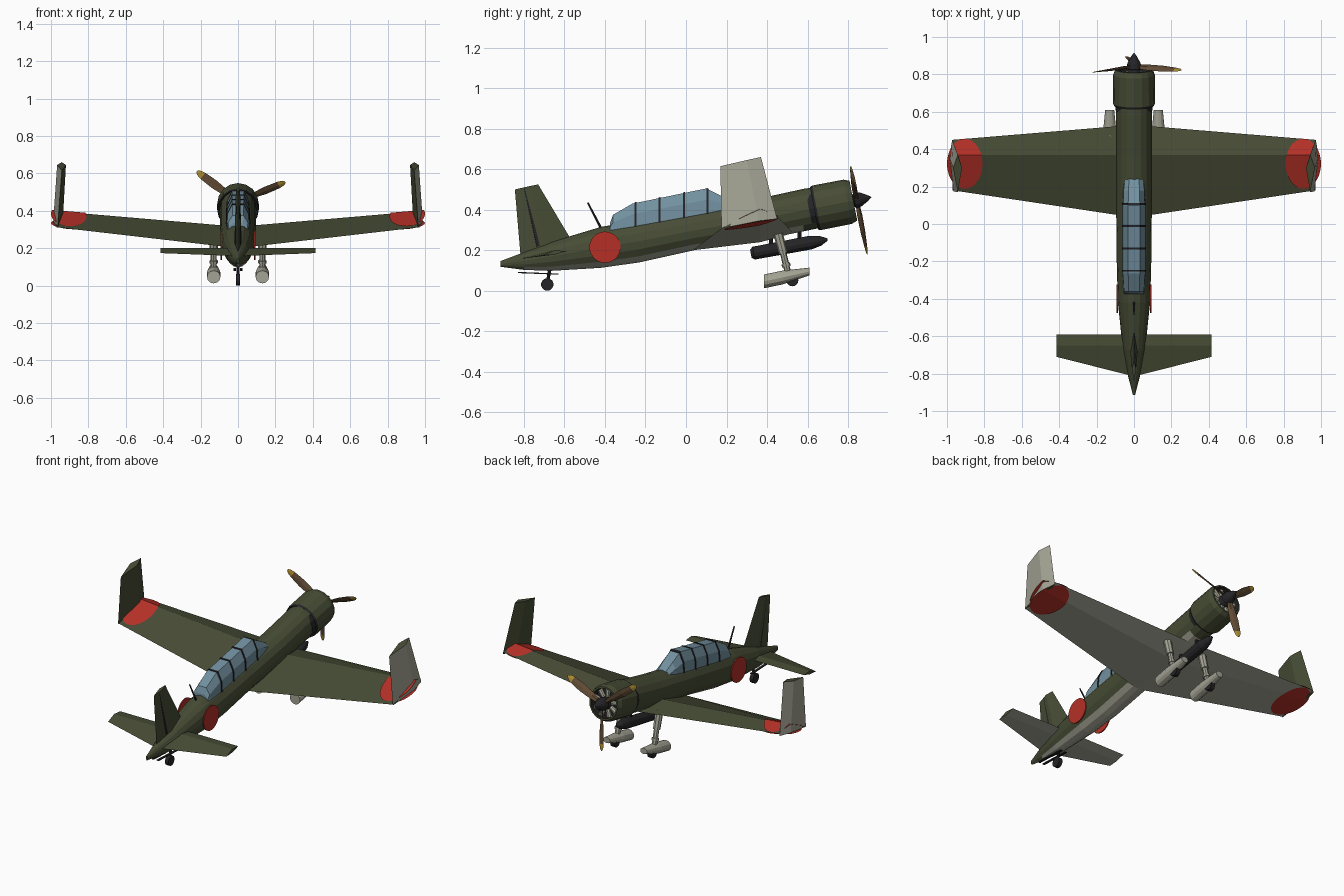
import bpy, bmesh
from math import sin, cos, pi, radians
from mathutils import Matrix, Vector

cube = bpy.data.objects.get("Cube")
if cube:
    bpy.data.objects.remove(cube, do_unlink=True)


def material(name, r, g, b):
    m = bpy.data.materials.new(name)
    m.use_nodes = True
    m.diffuse_color = (r, g, b, 1)
    m.node_tree.nodes["Principled BSDF"].inputs["Base Color"].default_value = (r, g, b, 1)
    return m


GREEN = material("olive green", .062, .072, .035)
GRAY = material("pale gray", .37, .37, .30)
RED = material("red", .46, .03, .02)
GLASS = material("blue glass", .17, .28, .35)
BLACK = material("black", .018, .018, .02)
BROWN = material("brown", .115, .068, .034)
YELLOW = material("yellow", .42, .27, .03)


def finish(name, bm, mats, rule=None, matrix=Matrix()):
    bmesh.ops.recalc_face_normals(bm, faces=bm.faces)
    bm.normal_update()
    if rule:
        for f in bm.faces:
            f.material_index = rule(f.normal, f.calc_center_median())
    bm.transform(matrix)
    mesh = bpy.data.meshes.new(name)
    bm.to_mesh(mesh)
    bm.free()
    for m in mats:
        mesh.materials.append(m)
    ob = bpy.data.objects.new(name, mesh)
    bpy.context.scene.collection.objects.link(ob)
    return ob


def loft(name, rings, mats, rule=None, matrix=Matrix(), caps=True):
    """Skin a list of equal closed rings."""
    bm = bmesh.new()
    vs = [[bm.verts.new(p) for p in ring] for ring in rings]
    n = len(vs[0])
    for a, b in zip(vs, vs[1:]):
        for i in range(n):
            j = (i + 1) % n
            bm.faces.new((a[i], a[j], b[j], b[i]))
    if caps:
        bm.faces.new(vs[0])
        bm.faces.new(vs[-1])
    return finish(name, bm, mats, rule, matrix)


def oval(y, z, w, h, n=16, x=0):
    """Upright ring around the y direction, starting at the bottom."""
    return [(x + w * sin(2 * pi * i / n), y, z - h * cos(2 * pi * i / n)) for i in range(n)]


def lathe(name, profile, mats, matrix=Matrix(), rule=None, n=16, caps=True):
    return loft(name, [oval(y, 0, r, r, n) for y, r in profile], mats, rule, matrix, caps)


def rod(name, a, b, r1, r2, mat, n=8):
    a, b = Vector(a), Vector(b)
    d = b - a
    q = Vector((0, 1, 0)).rotation_difference(d).to_matrix().to_4x4()
    return lathe(name, [(0, r1), (d.length, r2)], [mat], Matrix.Translation(a) @ q, n=n)


def lerp(a, b, t):
    return a + (b - a) * t


def interp(table, y):
    """Row of a table at a given first value."""
    for a, b in zip(table, table[1:]):
        if a[0] <= y <= b[0]:
            t = (y - a[0]) / (b[0] - a[0])
            return [lerp(p, q, t) for p, q in zip(a, b)]


# Fuselage: y, bottom, top, half width
BODY = [(-.915, .118, .147, .006), (-.8, .103, .19, .035), (-.67, .098, .24, .06),
        (-.42, .113, .315, .086), (-.23, .14, .35, .092), (.04, .2, .395, .095),
        (.36, .25, .455, .096), (.58, .293, .503, .096), (.66, .31, .515, .096)]
loft("fuselage", [oval(y, (b + t) / 2, w, (t - b) / 2) for y, b, t, w in BODY], [GREEN, GRAY],
     lambda n, c: int(n.z < -.72 and c.y < .6))

# Canopy: y, base, top, half width
CANOPY = [(-.375, .28, .335, .055), (-.36, .28, .375, .058), (-.265, .3, .43, .062),
          (.1, .365, .505, .062), (.18, .38, .465, .06), (.24, .39, .43, .052)]


def canopy_ring(y, grow=0):
    y, b, t, w = interp(CANOPY, y)
    t, w, m = t + grow, w + grow, lerp(b, t, .6)
    return [(-w, y, b), (-w * .92, y, m), (-w * .5, y, t), (w * .5, y, t), (w * .92, y, m), (w, y, b)]


loft("canopy", [canopy_ring(row[0]) for row in CANOPY], [GLASS])
for i, y in enumerate((-.25, -.13, -.01, .107)):
    loft(f"canopy_frame_{i + 1}", [canopy_ring(y - .005, .004), canopy_ring(y + .005, .004)], [BLACK])
rod("antenna_mast", (0, -.42, .31), (0, -.485, .435), .006, .004, BLACK, 6)

# Wing: front edge, upper ridge, rear edge, lower ridge as (y, z)
ROOT = [(.53, .285), (.368, .315), (.035, .2), (.368, .24)]
TIP = [(.45, .368), (.368, .398), (.18, .312), (.368, .345)]


def wing_ring(x):
    t = abs(x) / .97
    return [(x, lerp(a[0], b[0], t), lerp(a[1], b[1], t)) for a, b in zip(ROOT, TIP)]


def wing_z(x, y, ridge):
    ring = wing_ring(x)
    end = ring[0] if y > ring[ridge][1] else ring[2]
    return lerp(ring[ridge][2], end[2], (y - ring[ridge][1]) / (end[1] - ring[ridge][1]))


def gray_below(n, c):
    return int(n.z < 0)


loft("wing", [wing_ring(x) for x in (-.97, 0, .97)], [GREEN, GRAY], gray_below)

# Stabiliser
loft("stabiliser", [[(x, -.59, .195), (x, -.65, .2), (x, te, z), (x, -.65, .178)]
                    for x, te, z in ((-.415, -.71, .174), (0, -.815, .158), (.415, -.71, .174))],
     [GREEN, GRAY], gray_below)

# Tail fin with rudder hinge
loft("tail_fin", [[(0, le, zl), (w, mid, zm), (0, te, zt), (-w, mid, zm)]
                  for le, zl, mid, zm, te, zt, w in ((-.56, .24, -.68, .2, -.815, .15, .02),
                                                     (-.73, .525, -.775, .516, -.845, .5, .011))], [GREEN])
rod("rudder_hinge", (0, -.728, .22), (0, -.796, .509), .0165, .0085, BLACK, 6)

for s, side in ((1, "left"), (-1, "right")):
    # Upright wing tip fins, pale on the outside
    loft(f"{side}_tip_fin", [[(s * .972, .45, .355), (s * .988, .36, .345), (s * .965, .175, .308), (s * .937, .36, .345)],
                             [(s * .942, .37, .66), (s * .967, .3, .645), (s * .942, .17, .615), (s * .92, .3, .645)]],
         [GREEN, GRAY], lambda n, c: int(n.x * s > .2))

    # Red wing discs laid on the upper and lower skin
    for ridge, lift, label in ((1, .005, "upper"), (3, -.005, "lower")):
        bm = bmesh.new()
        bmesh.ops.create_circle(bm, cap_ends=True, segments=28, radius=1)
        bm.transform(Matrix.Translation((s * .905, .322, 0)) @ Matrix.Diagonal((.095, .134, 1, 1)))
        bmesh.ops.bisect_plane(bm, geom=bm.verts[:] + bm.edges[:] + bm.faces[:],
                               plane_co=(0, .368, 0), plane_no=(0, 1, 0))
        for v in bm.verts:
            v.co.z = wing_z(v.co.x, v.co.y, ridge) + lift
        finish(f"{side}_{label}_wing_disc", bm, [RED])

    # Red fuselage discs
    rod(f"{side}_fuselage_disc", (s * .086, -.4, .215), (s * .0925, -.4, .215), .077, .077, RED, 28)

    # Main gear: strut, collar, wheel fairing, wheel
    x = s * .13
    rod(f"{side}_upper_strut", (x, .45, .3), (x, .48, .185), .024, .022, GRAY)
    rod(f"{side}_lower_strut", (x, .478, .195), (x, .503, .09), .016, .016, GRAY)
    rod(f"{side}_strut_collar", (x, .492, .135), (x, .496, .12), .022, .022, GRAY)
    loft(f"{side}_wheel_fairing", [oval(y, z, w, h, 12, x) for y, z, w, h in
                                   ((.385, .046, .036, .034), (.48, .066, .037, .034), (.61, .095, .024, .019))], [GRAY])
    rod(f"{side}_wheel", (x - .014, .525, .052), (x + .014, .525, .052), .03, .03, BLACK, 16)

# Tail wheel with doors
rod("tail_wheel", (-.012, -.685, .031), (.012, -.685, .031), .031, .031, BLACK, 14)
rod("tail_wheel_strut", (0, -.685, .035), (0, -.67, .12), .008, .008, BLACK)
for s, side in ((1, "left"), (-1, "right")):
    loft(f"{side}_tail_wheel_door", [[(s * a, y, z), (s * b, y, z), (s * b, y, z + .006), (s * a, y, z + .006)]
                                     for y, z in ((-.83, .087), (-.63, .079)) for a, b in ((.01, .024),)], [BLACK])

# Store under the belly with its mounts
store = Matrix.Translation((0, .32, .183)) @ Matrix.Rotation(radians(10.5), 4, "X")
lathe("belly_store", [(0, .02), (.015, .032), (.3, .034), (.35, .024), (.385, .006)], [BLACK], store, n=12)
for i, y in enumerate((.42, .56)):
    rod(f"store_mount_{i + 1}", (0, y, .2), (0, y, .31), .01, .01, BLACK)

# Cowling, engine and spinner share the tilted nose axis
nose = Matrix.Translation((0, .632, .407)) @ Matrix.Rotation(radians(11), 4, "X")
lathe("cowling", [(.015, .09), (0, .107), (.012, .112), (.17, .111), (.198, .1), (.198, .09), (.14, .088)],
      [GREEN, BLACK], nose, lambda n, c: int(c.y < .01 or (c.y > .15 and n.x * c.x + n.z * c.z < 0)), caps=False)
lathe("cowl_gap", [(-.025, .098), (.02, .1)], [BLACK], nose)
lathe("engine_backing", [(.13, .09), (.145, .09)], [BLACK], nose)
lathe("crankcase", [(.14, .045), (.19, .035), (.215, .025)], [BLACK], nose)
for i in range(9):
    spin = nose @ Matrix.Rotation(2 * pi * i / 9, 4, "Y")
    rod_a, rod_b = spin @ Vector((0, .165, .035)), spin @ Vector((0, .165, .085))
    rod(f"engine_cylinder_{i + 1}", rod_a, rod_b, .013, .016, GRAY)
lathe("spinner", [(.2, .03), (.205, .042), (.235, .034), (.268, .016), (.288, .002)], [BLACK], nose, n=12)

# Propeller: radius, half width, half thickness, pitch
BLADE = [(.02, .012, .009, 50), (.08, .02, .006, 40), (.16, .025, .004, 28),
         (.235, .021, .003, 20), (.262, .015, .002, 18), (.275, .005, .001, 18)]
for i in range(3):
    turn = nose @ Matrix.Translation((0, .215, 0)) @ Matrix.Rotation(radians(67 + 120 * i), 4, "Y")
    rings = []
    for r, w, t, p in BLADE:
        c, d = cos(radians(p)), sin(radians(p))
        rings.append([(u * c - v * d, u * d + v * c, r) for u, v in ((w, 0), (0, t), (-w, 0), (0, -t))])
    loft(f"propeller_blade_{i + 1}", rings, [BROWN, YELLOW], lambda n, c: int(c.z > .236), turn)
